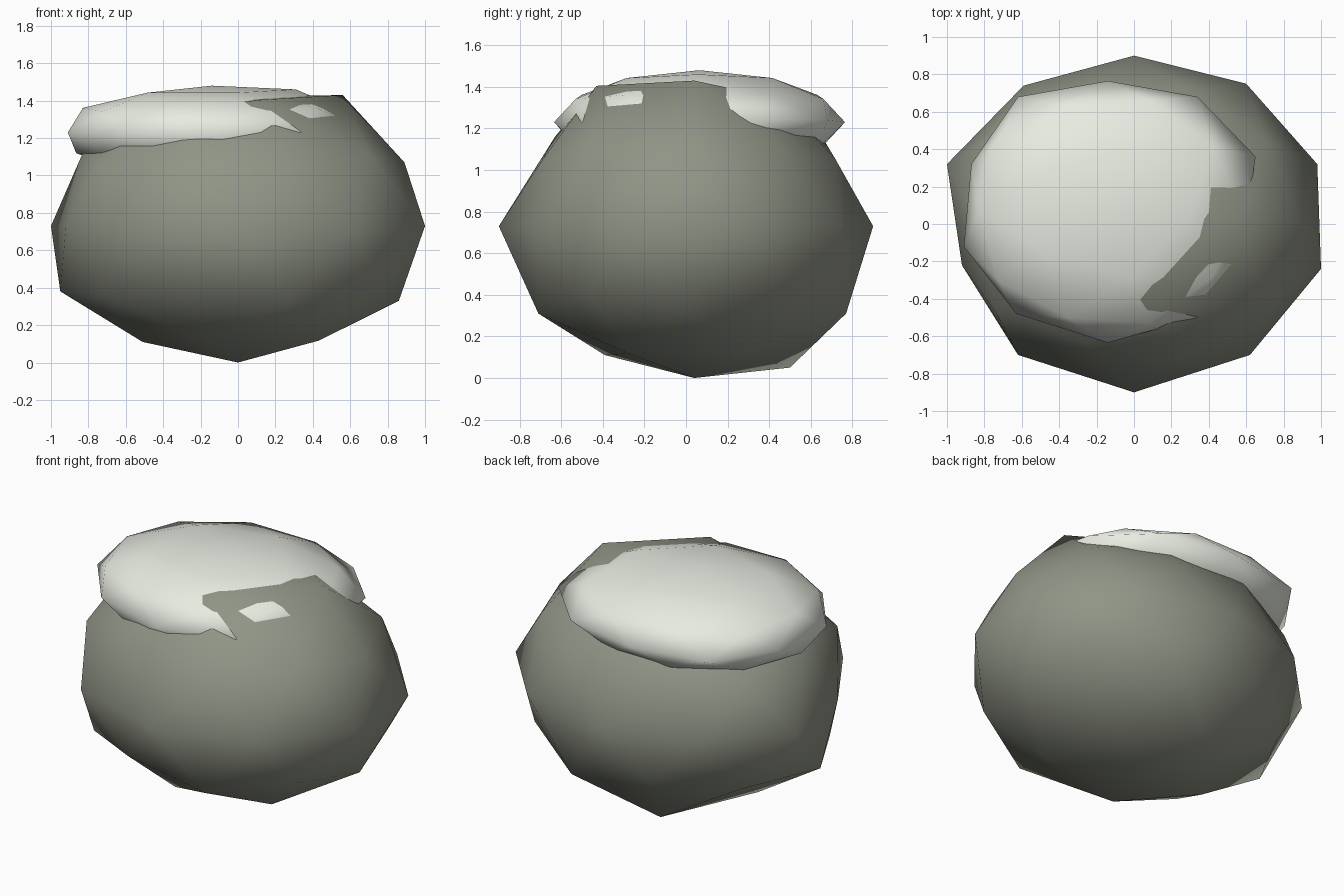
import bpy
from math import cos, sin, radians, sqrt
from mathutils import Vector


def direction(angle, z):
    """Unit direction from a compass angle and a height on the unit sphere."""
    r = sqrt(max(0.0, 1 - z * z))
    return Vector((r * cos(radians(angle)), r * sin(radians(angle)), z))


def lump(name, centre, scale, tweaks, color):
    """Coarse smooth-shaded icosphere with a few vertices pulled into place."""
    bpy.ops.mesh.primitive_ico_sphere_add(subdivisions=2, radius=1)
    ob = bpy.context.object
    ob.name = name
    verts = ob.data.vertices
    picks = [(min(verts, key=lambda v: (v.co - direction(a, z)).length).index, p)
             for a, z, p in tweaks]
    for v in verts:
        v.co = Vector(centre) + Vector([c * s for c, s in zip(v.co, scale)])
    for i, p in picks:
        verts[i].co = p
    for poly in ob.data.polygons:
        poly.use_smooth = True
    mat = bpy.data.materials.new(name + "_material")
    mat.diffuse_color = color
    ob.data.materials.append(mat)
    return ob


# boulder
lump("boulder", (0, 0, 0.73), (1.02, 0.9, 0.72), [
    (0, 1, (0, 0, 1.42)),
    (0, 0.851, (0.56, 0.04, 1.43)),
    (-72, 0.851, (0.13, -0.43, 1.405)),
    (180, 0.526, (-0.83, 0, 1.12)),
    (108, 0.526, (-0.27, 0.66, 1.15)),
    (-108, 0.526, (-0.27, -0.63, 1.16)),
    (0, 0.447, (0.89, 0, 1.07)),
    (72, 0.447, (0.28, 0.72, 1.05)),
    (-72, 0.447, (0.28, -0.69, 1.05)),
    (18, 0, (0.98, 0.32, 0.73)),
    (54, 0, (0.60, 0.75, 0.73)),
    (126, 0, (-0.59, 0.74, 0.73)),
    (162, 0, (-1.0, 0.32, 0.73)),
    (198, 0, (-0.92, -0.22, 0.73)),
    (234, 0, (-0.62, -0.70, 0.73)),
    (306, 0, (0.62, -0.70, 0.73)),
    (342, 0, (1.0, -0.24, 0.73)),
    (180, -0.447, (-0.95, 0, 0.38)),
    (-108, -0.447, (-0.28, -0.71, 0.40)),
    (0, -0.526, (0.86, 0, 0.33)),
    (72, -0.526, (0.27, 0.77, 0.31)),
    (-72, -0.526, (0.27, -0.71, 0.31)),
    (180, -0.851, (-0.51, 0, 0.11)),
    (108, -0.851, (-0.17, 0.50, 0.05)),
    (-108, -0.851, (-0.17, -0.39, 0.11)),
    (0, -1, (0, 0.04, 0)),
], (0.28, 0.30, 0.24, 1))

# snow cap, a flattened lump sunk into the top of the boulder
lump("snow_cap", (-0.14, 0.065, 1.23), (0.81, 0.70, 0.25), [
    (0, 0.851, (0.31, 0.06, 1.46)),
    (18, 0, (0.65, 0.36, 1.25)),
    (54, 0, (0.34, 0.68, 1.24)),
    (126, 0, (-0.62, 0.68, 1.23)),
    (162, 0, (-0.87, 0.32, 1.23)),
    (198, 0, (-0.91, -0.12, 1.23)),
    (234, 0, (-0.63, -0.48, 1.23)),
    (342, 0, (0.57, -0.18, 1.30)),
], (0.80, 0.83, 0.75, 1))
